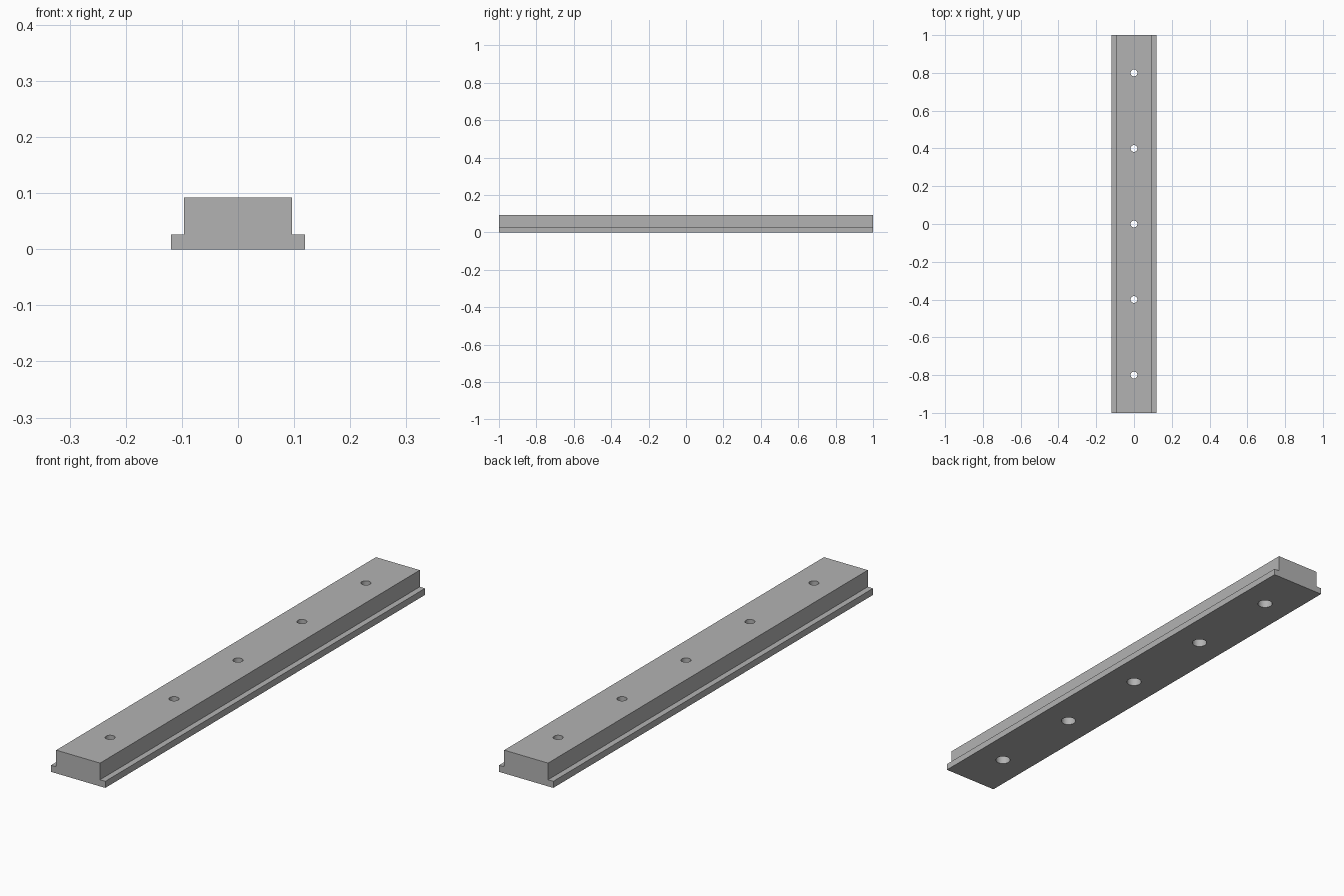
import bpy, bmesh, math

if "Cube" in bpy.data.objects:
    bpy.data.objects.remove(bpy.data.objects["Cube"], do_unlink=True)

HALF_LENGTH = 1.0
BASE_W, TOP_W = 0.119, 0.096      # half widths
FLANGE_H, HEIGHT = 0.026, 0.092
BORE_R, SINK_R, SINK_DEPTH = 0.018, 0.028, 0.05

grey = bpy.data.materials.new("plain_grey")
grey.use_nodes = True
colour = (0.45, 0.45, 0.45, 1)
grey.diffuse_color = colour
grey.node_tree.nodes["Principled BSDF"].inputs["Base Color"].default_value = colour


def add_object(name, bm):
    bmesh.ops.recalc_face_normals(bm, faces=bm.faces)
    mesh = bpy.data.meshes.new(name)
    bm.to_mesh(mesh)
    bm.free()
    obj = bpy.data.objects.new(name, mesh)
    bpy.context.collection.objects.link(obj)
    mesh.materials.append(grey)
    return obj


# Rail: stepped cross-section extruded along y
half = [(BASE_W, 0), (BASE_W, FLANGE_H), (TOP_W, FLANGE_H), (TOP_W, HEIGHT)]
section = half + [(-x, z) for x, z in reversed(half)]
bm = bmesh.new()
face = bm.faces.new([bm.verts.new((x, -HALF_LENGTH, z)) for x, z in section])
ext = bmesh.ops.extrude_face_region(bm, geom=[face])
moved = [v for v in ext["geom"] if isinstance(v, bmesh.types.BMVert)]
bmesh.ops.translate(bm, verts=moved, vec=(0, 2 * HALF_LENGTH, 0))
if face.is_valid and len(bm.faces) < len(section) + 2:
    bm.faces.new([v for v in face.verts])
rail = add_object("flanged_rail", bm)

# Screw holes: one stepped cutter per hole, wider from below
bm = bmesh.new()
cut_profile = [(SINK_R, -0.05), (SINK_R, SINK_DEPTH),
               (BORE_R, SINK_DEPTH), (BORE_R, HEIGHT + 0.05)]
SIDES = 32
for i in range(-2, 3):
    rings = []
    for r, z in cut_profile:
        angles = [math.tau * k / SIDES for k in range(SIDES)]
        rings.append([bm.verts.new((r * math.cos(a), i * 0.4 + r * math.sin(a), z))
                      for a in angles])
    for low, high in zip(rings, rings[1:]):
        for k in range(SIDES):
            n = (k + 1) % SIDES
            bm.faces.new((low[k], low[n], high[n], high[k]))
    bm.faces.new(rings[0])
    bm.faces.new(rings[-1])
cutter = add_object("screw_hole_cutter", bm)
cutter.hide_render = True

cut = rail.modifiers.new("screw_holes", "BOOLEAN")
cut.operation = "DIFFERENCE"
cut.solver = "EXACT"
cut.object = cutter

# Apply the cut, drop the helper, keep edges sharp and bores smooth
bpy.ops.object.select_all(action="DESELECT")
rail.select_set(True)
bpy.context.view_layer.objects.active = rail
bpy.ops.object.modifier_apply(modifier=cut.name)
bpy.data.objects.remove(cutter, do_unlink=True)
bpy.ops.object.shade_smooth_by_angle(angle=math.radians(30))
